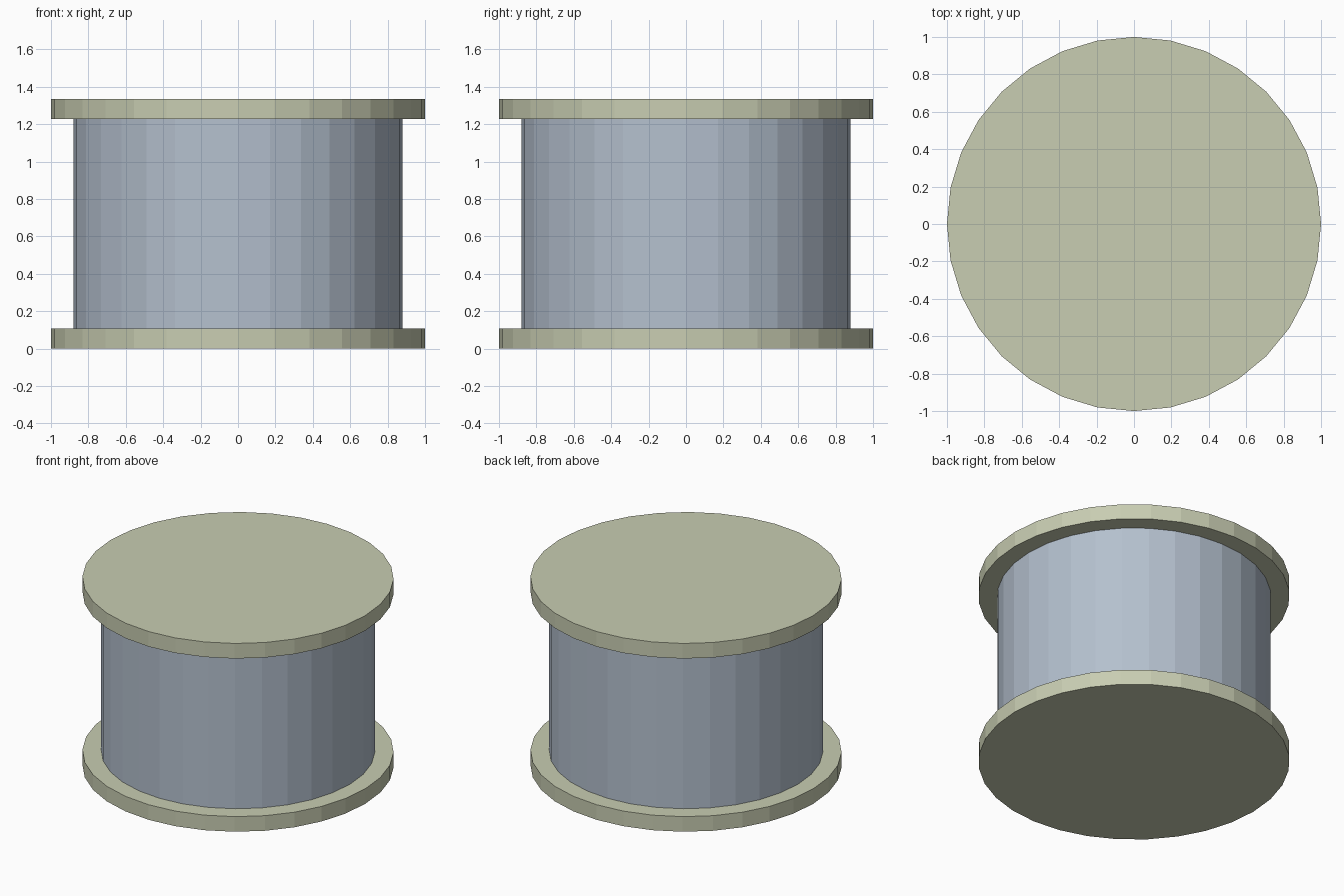
import bpy
import bmesh
from math import cos, sin, tau

SIDES = 32
HEIGHT = 1.335
RIM = 0.107
CORE_R, DRUM_R, FLANGE_R = 0.6, 0.88, 1.0

cube = bpy.data.objects.get("Cube")
if cube:
    bpy.data.objects.remove(cube, do_unlink=True)


def make_material(name, rgb):
    mat = bpy.data.materials.new(name)
    mat.use_nodes = True
    mat.diffuse_color = (*rgb, 1)
    mat.node_tree.nodes["Principled BSDF"].inputs["Base Color"].default_value = (*rgb, 1)
    return mat


def make_object(name, bm, mat):
    bmesh.ops.recalc_face_normals(bm, faces=bm.faces)
    mesh = bpy.data.meshes.new(name)
    bm.to_mesh(mesh)
    bm.free()
    mesh.materials.append(mat)
    obj = bpy.data.objects.new(name, mesh)
    bpy.context.collection.objects.link(obj)
    return obj


def tube(name, inner, outer, bottom, top, mat):
    """Faceted ring with a rectangular section."""
    bm = bmesh.new()
    section = [(inner, bottom), (outer, bottom), (outer, top), (inner, top)]
    rings = []
    for i in range(SIDES):
        a = tau * i / SIDES
        rings.append([bm.verts.new((r * cos(a), r * sin(a), z)) for r, z in section])
    for i, ring in enumerate(rings):
        after = rings[(i + 1) % SIDES]
        for j in range(4):
            k = (j + 1) % 4
            bm.faces.new((ring[j], after[j], after[k], ring[k]))
    return make_object(name, bm, mat)


def cylinder(name, radius, bottom, top, mat):
    """Faceted solid cylinder with corners on the axes."""
    bm = bmesh.new()
    base = bm.faces.new([bm.verts.new((radius * cos(tau * i / SIDES),
                                       radius * sin(tau * i / SIDES), bottom))
                         for i in range(SIDES)])
    extruded = bmesh.ops.extrude_face_region(bm, geom=[base], use_keep_orig=True)
    verts = [v for v in extruded["geom"] if isinstance(v, bmesh.types.BMVert)]
    bmesh.ops.translate(bm, verts=verts, vec=(0, 0, top - bottom))
    return make_object(name, bm, mat)


olive = make_material("pale olive", (0.58, 0.61, 0.445))
steel = make_material("steel blue", (0.456, 0.527, 0.617))

# Core running flush through both flanges
cylinder("core", CORE_R, 0, HEIGHT, olive)

# Wound drum between the flanges
tube("drum", CORE_R, DRUM_R, RIM, HEIGHT - RIM, steel)

# End flanges
for name, z in (("bottom_flange", 0), ("top_flange", HEIGHT - RIM)):
    tube(name, CORE_R, FLANGE_R, z, z + RIM, olive)
